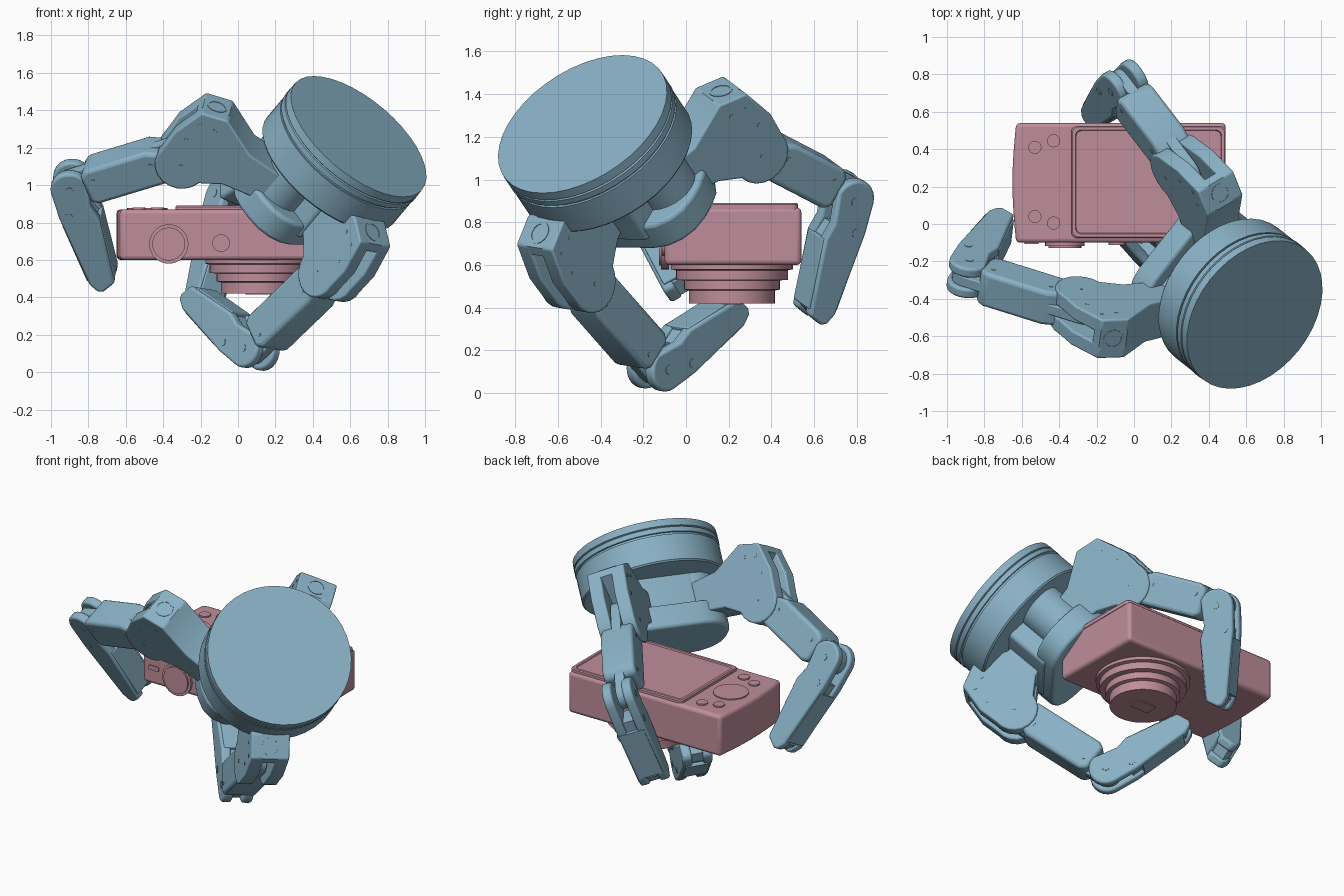
import bpy, bmesh, math
from mathutils import Vector as V, Matrix

if "Cube" in bpy.data.objects:
    bpy.data.objects.remove(bpy.data.objects["Cube"])

def mat(name, col):
    m = bpy.data.materials.new(name)
    m.diffuse_color = col
    m.use_nodes = True
    m.node_tree.nodes["Principled BSDF"].inputs["Base Color"].default_value = m.diffuse_color
    return m
BLUE = mat("steel_blue", (0.25, 0.44, 0.56, 1))
PINK = mat("dusty_pink", (0.52, 0.27, 0.33, 1))

def finish(name, bm, M, material, bevel=0.0):
    bmesh.ops.recalc_face_normals(bm, faces=bm.faces)
    me = bpy.data.meshes.new(name)
    bm.to_mesh(me)
    bm.free()
    ob = bpy.data.objects.new(name, me)
    bpy.context.collection.objects.link(ob)
    ob.matrix_world = M
    me.materials.append(material)
    if bevel:
        b = ob.modifiers.new("bevel", 'BEVEL')
        b.width, b.segments, b.limit_method, b.angle_limit = bevel, 3, 'ANGLE', math.radians(35)
    bpy.ops.object.select_all(action='DESELECT')
    ob.select_set(True)
    bpy.context.view_layer.objects.active = ob
    bpy.ops.object.shade_smooth_by_angle(angle=math.radians(25))
    return ob

def prism(name, pts, spans, M, material, bevel=0.0):
    """Extrude a 2D profile along local z, once for every (z0, z1) span."""
    bm = bmesh.new()
    for z0, z1 in spans:
        lo = [bm.verts.new((x, y, z0)) for x, y in pts]
        hi = [bm.verts.new((x, y, z1)) for x, y in pts]
        bm.faces.new(lo)
        bm.faces.new(hi)
        n = len(pts)
        for i in range(n):
            j = (i + 1) % n
            bm.faces.new((lo[i], lo[j], hi[j], hi[i]))
    return finish(name, bm, M, material, bevel)

def lathe(name, prof, M, material, seg=40):
    """Stack of (radius, z) rings with capped ends."""
    bm = bmesh.new()
    rings = [[bm.verts.new((r * math.cos(2 * math.pi * i / seg), r * math.sin(2 * math.pi * i / seg), z))
              for i in range(seg)] for r, z in prof]
    bm.faces.new(rings[0])
    bm.faces.new(rings[-1])
    for a, b in zip(rings, rings[1:]):
        for i in range(seg):
            j = (i + 1) % seg
            bm.faces.new((a[i], a[j], b[j], b[i]))
    return finish(name, bm, M, material)

def arc(cx, cy, r, a0, a1, n=10):
    return [(cx + r * math.cos(math.radians(a0 + (a1 - a0) * i / n)),
             cy + r * math.sin(math.radians(a0 + (a1 - a0) * i / n))) for i in range(n + 1)]

def rect(x0, x1, y0, y1, r=0.02):
    return (arc(x1 - r, y1 - r, r, 0, 90, 4) + arc(x0 + r, y1 - r, r, 90, 180, 4)
            + arc(x0 + r, y0 + r, r, 180, 270, 4) + arc(x1 - r, y0 + r, r, 270, 360, 4))

def frame(o, x, y, z):
    return Matrix.Translation(o) @ Matrix((x, y, z)).transposed().to_4x4()

# Palm frame: n is the wrist axis, u points away from the single finger
n = V((.575, -.45, .685)).normalized()
u = V((-.54, .43, .72))
u = (u - n * u.dot(n)).normalized()
v = n.cross(u)
C0 = V((.645, -.485, 1.26))
PALM = frame(C0, u, v, n)

# Wrist drum with grooved rim
lathe("wrist_drum", [(.30, -.275), (.434, -.275), (.442, -.265), (.442, -.10), (.43, -.10), (.43, -.085),
      (.445, -.085), (.445, -.055), (.437, -.05), (.445, -.045), (.443, 0)], PALM, BLUE)
# Palm block and rounded palm plate
prism("palm_block", rect(-.22, .2, -.2, .2, .03), [(-.56, -.26)], PALM, BLUE, .01)
prism("palm_plate", rect(-.21, .27, -.38, .38, .2), [(-.635, -.48)], PALM, BLUE, .02)
for s in (-1, 1):
    lathe("finger_swivel", [(.15, -.55), (.15, -.26)], PALM @ Matrix.Translation((.05, s * .2, 0)), BLUE, 24)

def screws(name, spots, half, M, r=.014):
    bm = bmesh.new()
    for x, y in spots:
        for s in (-1, 1):
            bmesh.ops.create_cone(bm, cap_ends=True, segments=12, radius1=r, radius2=r, depth=.01,
                                  matrix=Matrix.Translation((x, y, s * half)))
    finish(name, bm, M, BLUE)

def finger(name, j1, j2, tip):
    j1, j2, tip = V(j1), V(j2), V(tip)
    N = (j2 - j1).cross(tip - j2).normalized()
    N = (N - n * N.dot(n)).normalized()
    r = n.cross(N)
    if r.dot(j1 - C0) < 0:      # r always points out from the palm
        r = -r
    N = r.cross(n)
    # knuckle: forked cheeks around a solid arm
    K = frame(j1, r, n, N)
    outer = ([(-.5, .24), (-.25, .24), (-.04, .335), (.10, .285), (.145, .1)]
             + arc(0, -.05, .14, 10, -170, 10) + [(-.24, .0), (-.5, .06)])
    core = [(-.5, .24), (-.25, .24), (-.04, .335), (.10, .285), (.11, .24), (-.03, .12), (-.16, .02), (-.24, .0), (-.5, .06)]
    prism(name + "_knuckle", outer, [(-.118, -.034), (.034, .118)], K, BLUE, .01)
    prism(name + "_knuckle_core", core, [(-.05, .05)], K, BLUE)
    screws(name + "_knuckle_screws", [(.06, .22), (.07, .1), (-.02, .24), (0, -.05)], .115, K, .011)
    # round plug on the sloped knuckle top
    d = V((.14, -.05, 0)).normalized()
    S = K @ frame(V((.03, .31, 0)), d, V((0, 0, -1)), V((-d.y, d.x, 0)))
    lathe(name + "_knuckle_plug", [(.055, -.01), (.055, .003), (.045, .003), (.045, -.006)], S, BLUE, 24)
    # proximal link
    X = (j2 - j1).normalized()
    L = (j2 - j1).length
    P = frame(j1, X, N.cross(X), N)
    body = [(.11, -.09), (.15, -.112), (L - .13, -.112), (L - .09, -.09), (L - .09, .07), (L - .13, .1), (.2, .1), (.11, .06)]
    prism(name + "_inner_link", body, [(-.102, .102)], P, BLUE, .022)
    tongue = arc(0, 0, .09, 270, 90, 10) + [(.2, .09)] + arc(L, 0, .082, 90, -90, 10) + [(.2, -.09)]
    prism(name + "_inner_link_tongue", tongue, [(-.03, .03)], P, BLUE, .006)
    screws(name + "_link_screws", [(.17, 0), (.2, .02), (L - .15, .03)], .1, P, .012)
    # distal link with a tapered fingertip and an inner grip pad
    X = (tip - j2).normalized()
    L = (tip - j2).length
    D = frame(j2, X, N.cross(X), N)
    prof = arc(0, 0, .105, 250, 90, 10) + [(.15, .105), (L - .05, .06), (L, .03), (L + .01, 0), (L - .03, -.075), (.2, -.105), (.12, -.08)]
    prism(name + "_tip_cheeks", prof, [(-.092, -.034), (.034, .092)], D, BLUE, .014)
    mid = [(.13, .085), (L - .05, .045), (L, .0), (L - .05, -.065), (.2, -.09), (.13, -.06)]
    prism(name + "_tip_core", mid, [(-.05, .05)], D, BLUE)
    prism(name + "_tip_back", [(.2, .103), (L - .07, .069), (L - .07, .04), (.2, .07)], [(-.075, .075)], D, BLUE)
    prism(name + "_grip_pad", [(.2, -.11), (L - .06, -.086), (L - .06, -.06), (.2, -.06)], [(-.075, .075)], D, BLUE, .006)
    screws(name + "_tip_screws", [(0, 0), (.15, .05)], .09, D, .022)

# Three fingers given by their two joints and tip
finger("left_finger", (-.265, -.47, 1.19), (-.89, -.27, 1.01), (-.71, .01, .48))
finger("back_finger", (.29, .28, 1.185), (-.05, .75, .925), (-.18, .60, .35))
finger("lower_finger", (.53, -.53, .56), (.09, -.145, .12), (-.24, .23, .40))

# Camera body with a bowed left end
I = Matrix.Identity(4)
bow = [(-.63 - .02 * math.sin(math.pi * i / 8), .54 - .64 * i / 8) for i in range(9)]
prism("camera_body", bow + [(.49, -.10), (.49, .54)], [(.60, .87)], I, PINK, .022)
# Screen frame with a recessed panel
bm = bmesh.new()
loops = []
for d, z in ((0, .86), (0, .884), (.006, .89), (.022, .89), (.026, .882)):
    loops.append([bm.verts.new((x, y, z)) for x, y in rect(-.335 + d, .49 - d, -.075 + d, .525 - d, .03)])
for a, b in zip(loops, loops[1:]):
    for i in range(len(a)):
        j = (i + 1) % len(a)
        bm.faces.new((a[i], a[j], b[j], b[i]))
bm.faces.new(loops[0])
bm.faces.new(loops[-1])
finish("camera_screen", bm, I, PINK)
# Round pad and four buttons on the back
T = Matrix.Translation
lathe("control_pad", [(.108, .86), (.108, .877)], T((-.485, .22, 0)), PINK, 32)
for x, y in ((-.53, .41), (-.43, .445), (-.53, .04), (-.43, .005)):
    lathe("camera_button", [(.035, .86), (.035, .879)], T((x, y, 0)), PINK, 20)
# Stepped lens barrel with a small front window
lathe("lens_barrel", [(.285, .62), (.285, .58), (.262, .575), (.262, .53), (.225, .528), (.225, .485), (.202, .48), (.202, .42)],
      T((.11, .215, 0)), PINK, 40)
prism("lens_window", rect(-.07, .07, -.045, .045, .01), [(.415, .44)], T((.11, .215, 0)), PINK)
# Dial, shutter button and slots on the front edge of the camera
F = Matrix.Rotation(math.pi / 2, 4, 'X')
lathe("mode_dial", [(.105, .08), (.105, .117), (.088, .117), (.088, .127)], T((-.37, 0, .685)) @ F, PINK, 32)
lathe("shutter_button", [(.047, .08), (.047, .112)], T((-.09, 0, .69)) @ F, PINK, 24)
prism("power_switch", rect(-.585, -.51, .695, .725, .006), [(.08, .107)], F, PINK)
prism("indicator_slot", rect(.03, .046, .69, .73, .005), [(.08, .104)], F, PINK)
